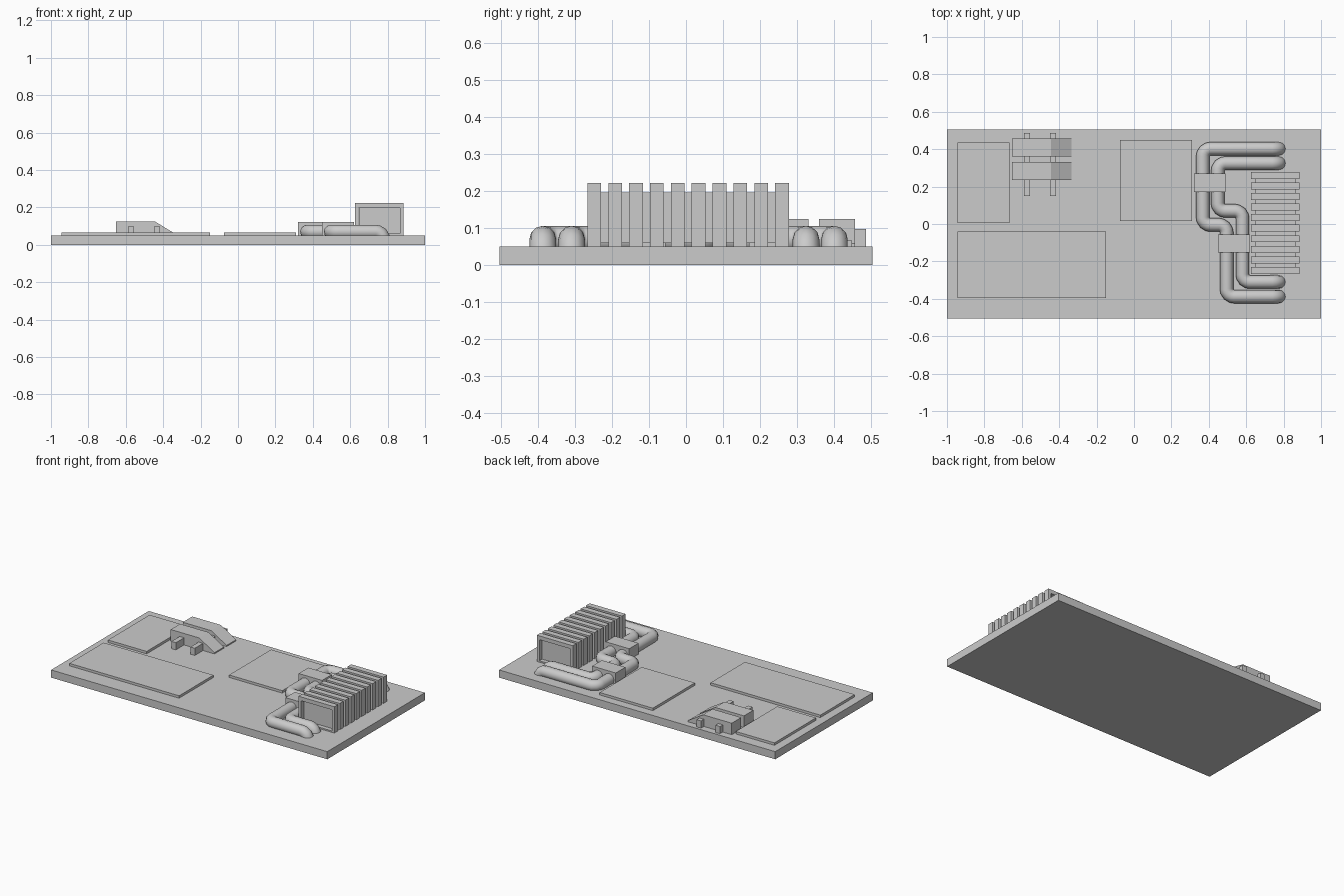
import bpy, bmesh
from mathutils import Vector

if "Cube" in bpy.data.objects:
    bpy.data.objects.remove(bpy.data.objects["Cube"])

BOARD_TOP = 0.05


def mesh_object(name, bm):
    bmesh.ops.recalc_face_normals(bm, faces=bm.faces)
    me = bpy.data.meshes.new(name)
    bm.to_mesh(me)
    bm.free()
    ob = bpy.data.objects.new(name, me)
    bpy.context.collection.objects.link(ob)
    return ob


def box(name, x0, x1, y0, y1, z0, z1):
    bm = bmesh.new()
    bmesh.ops.create_cube(bm, size=1)
    for v in bm.verts:
        v.co = Vector(((x0 + x1) / 2 + v.co.x * (x1 - x0),
                       (y0 + y1) / 2 + v.co.y * (y1 - y0),
                       (z0 + z1) / 2 + v.co.z * (z1 - z0)))
    return mesh_object(name, bm)


def prism(name, profile, y0, y1):
    """Extrude an XZ outline along y."""
    bm = bmesh.new()
    face = bm.faces.new([bm.verts.new((x, y0, z)) for x, z in profile])
    ext = bmesh.ops.extrude_face_region(bm, geom=[face])
    for v in ext["geom"]:
        if isinstance(v, bmesh.types.BMVert):
            v.co.y = y1
    return mesh_object(name, bm)


def frame(name, outer, inner, y0, y1):
    """Rectangular ring in XZ; outer and inner are (x0, x1, z0, z1)."""
    bm = bmesh.new()

    def loop(r, y):
        return [bm.verts.new((x, y, z)) for x, z in
                ((r[0], r[2]), (r[1], r[2]), (r[1], r[3]), (r[0], r[3]))]
    loops = [loop(outer, y0), loop(outer, y1), loop(inner, y1), loop(inner, y0)]
    for k in range(4):
        a, b = loops[k], loops[(k + 1) % 4]
        for i in range(4):
            j = (i + 1) % 4
            bm.faces.new((a[i], a[j], b[j], b[i]))
    return mesh_object(name, bm)


def pipe(name, corners, radius, bend, steps=4):
    """Round tube along a path with filleted corners."""
    pts = [Vector(c) for c in corners]
    path = [pts[0]]
    for a, p, b in zip(pts, pts[1:], pts[2:]):
        s = p + (a - p).normalized() * bend
        e = p + (b - p).normalized() * bend
        centre = s + e - p
        for i in range(steps + 1):
            m = s.lerp(e, i / steps) - centre
            path.append(centre + m.normalized() * bend)
    path.append(pts[-1])
    cu = bpy.data.curves.new(name, 'CURVE')
    cu.dimensions = '3D'
    cu.bevel_depth = radius
    cu.bevel_resolution = 4
    cu.use_fill_caps = True
    sp = cu.splines.new('POLY')
    sp.points.add(len(path) - 1)
    for q, p in zip(sp.points, path):
        q.co = (*p, 1)
    sp.use_smooth = True
    ob = bpy.data.objects.new(name, cu)
    bpy.context.collection.objects.link(ob)


# base board and thin raised panels
box("base_board", -1, 1, -0.505, 0.505, 0, BOARD_TOP)
for i, (x0, x1, y0, y1) in enumerate([(-0.945, -0.665, 0.005, 0.435),
                                      (-0.945, -0.15, -0.395, -0.04),
                                      (-0.075, 0.31, 0.015, 0.45)]):
    box(f"raised_panel_{i + 1}", x0, x1, y0, y1, BOARD_TOP - 0.01, 0.066)

# sloped blocks joined by two square rods
wedge = [(-0.652, 0.045), (-0.335, 0.045), (-0.335, 0.058),
         (-0.445, 0.125), (-0.652, 0.125)]
for i, (y0, y1) in enumerate([(0.235, 0.332), (0.36, 0.458)]):
    prism(f"sloped_block_{i + 1}", wedge, y0, y1)
for i, x in enumerate((-0.571, -0.434)):
    box(f"square_rod_{i + 1}", x - 0.016, x + 0.016, 0.15, 0.487, 0.045, 0.097)

# finned radiator: core with ten square rings around it
box("radiator_core", 0.646, 0.866, -0.24, 0.252, 0.06, 0.196)
fins = frame("radiator_fins", (0.625, 0.885, 0.048, 0.222),
             (0.645, 0.867, 0.059, 0.197), -0.267, -0.23)
arr = fins.modifiers.new("repeat", 'ARRAY')
arr.count = 10
arr.use_relative_offset = False
arr.use_constant_offset = True
arr.constant_offset_displace = (0, 0.0565, 0)

# twin pipes, ends turned down into the board
Z = 0.07
for name, y_top, x_a, y_mid, x_b, y_bot in [
        ("outer_pipe", 0.402, 0.368, -0.005, 0.495, -0.388),
        ("inner_pipe", 0.325, 0.448, 0.07, 0.58, -0.31)]:
    pipe(name, [(0.777, y_top, 0.02), (0.777, y_top, Z), (x_a, y_top, Z),
                (x_a, y_mid, Z), (x_b, y_mid, Z), (x_b, y_bot, Z),
                (0.777, y_bot, Z), (0.777, y_bot, 0.02)], 0.036, 0.04)

# clamps holding the pipes
box("pipe_clamp_upper", 0.32, 0.49, 0.17, 0.27, 0.045, 0.122)
box("pipe_clamp_lower", 0.45, 0.62, -0.152, -0.055, 0.045, 0.122)
